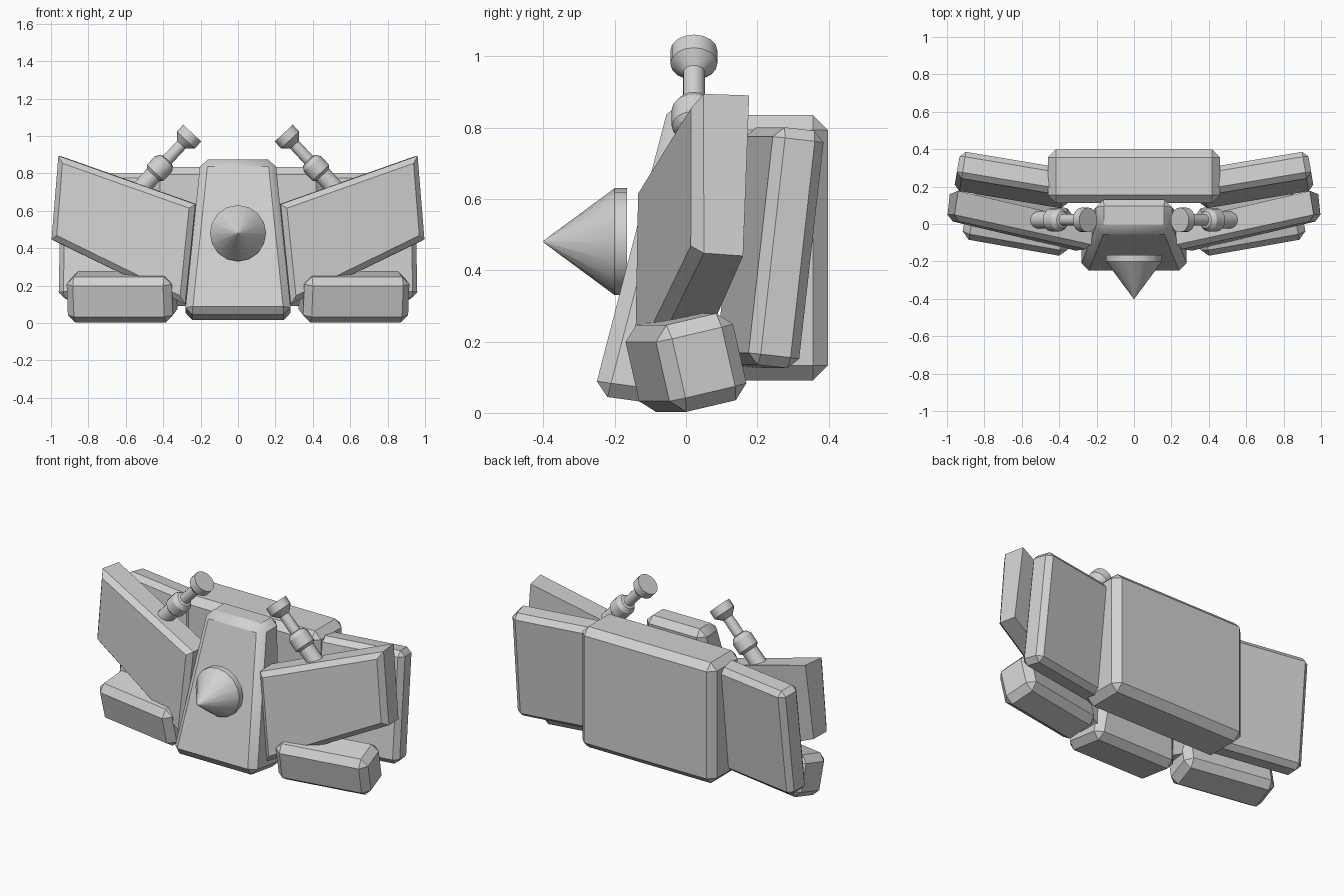
import bpy, bmesh, math
from mathutils import Matrix, Vector

if "Cube" in bpy.data.objects:
    bpy.data.objects.remove(bpy.data.objects["Cube"], do_unlink=True)

GREY = (0.64, 0.64, 0.64, 1)
grey = bpy.data.materials.new("light grey")
grey.use_nodes = True
grey.diffuse_color = GREY
grey.node_tree.nodes["Principled BSDF"].inputs["Base Color"].default_value = GREY


def finish(name, bm, mirrored=False):
    """Turn the bmesh into a shaded object, optionally mirrored left to right."""
    bmesh.ops.recalc_face_normals(bm, faces=bm.faces)
    mesh = bpy.data.meshes.new(name)
    bm.to_mesh(mesh)
    bm.free()
    mesh.materials.append(grey)
    obj = bpy.data.objects.new(name, mesh)
    bpy.context.collection.objects.link(obj)
    bpy.ops.object.select_all(action="DESELECT")
    obj.select_set(True)
    bpy.context.view_layer.objects.active = obj
    bpy.ops.object.shade_smooth_by_angle(angle=math.radians(32))
    if mirrored:
        mod = obj.modifiers.new("Mirror", "MIRROR")
        mod.use_mirror_merge = False
    return obj


def bevel(bm, edges, size):
    bmesh.ops.bevel(bm, geom=list(edges), offset=size, segments=1,
                    affect="EDGES", clamp_overlap=True)


def box(name, centre, size, yaw=0, tilt=0, edge=0.04, mirrored=False):
    """Chamfered box, tilted about x and then turned about z."""
    bm = bmesh.new()
    bmesh.ops.create_cube(bm, size=1)
    bmesh.ops.scale(bm, vec=size, verts=bm.verts)
    bevel(bm, bm.edges, edge)
    bm.transform(Matrix.Translation(centre)
                 @ Matrix.Rotation(math.radians(yaw), 4, "Z")
                 @ Matrix.Rotation(math.radians(tilt), 4, "X"))
    return finish(name, bm, mirrored)


def loft(name, ring_a, ring_b, edge, front_only=False, mirrored=False):
    """Six-sided block between two four-point rings; the first side is the front."""
    bm = bmesh.new()
    a = [bm.verts.new(p) for p in ring_a]
    b = [bm.verts.new(p) for p in ring_b]
    bm.faces.new(a)
    bm.faces.new(b)
    sides = [bm.faces.new((a[i], a[(i + 1) % 4], b[(i + 1) % 4], b[i]))
             for i in range(4)]
    bevel(bm, sides[0].edges if front_only else bm.edges, edge)
    return finish(name, bm, mirrored)


def turned(name, profile, start, direction, sides=16, mirrored=False):
    """Solid of revolution from (distance, radius) pairs along a direction."""
    bm = bmesh.new()
    rings = []
    for d, r in profile:
        rings.append([bm.verts.new((r * math.cos(t), r * math.sin(t), d))
                      for t in (math.tau * i / sides for i in range(sides))])
    for lo, hi in zip(rings, rings[1:]):
        for i in range(sides):
            j = (i + 1) % sides
            bm.faces.new((lo[i], lo[j], hi[j], hi[i]))
    bm.faces.new(rings[0])
    bm.faces.new(rings[-1])
    turn = Vector(direction).to_track_quat("Z", "Y").to_matrix().to_4x4()
    bm.transform(Matrix.Translation(start) @ turn)
    return finish(name, bm, mirrored)


# Leaning, tapered centre block
def level(half, front, back, z_front, z_back):
    return [(-half, front, z_front), (half, front, z_front),
            (half, back, z_back), (-half, back, z_back)]


loft("centre_block", level(0.285, -0.26, 0.03, 0.05, 0.01),
     level(0.2, -0.045, 0.135, 0.875, 0.875), 0.04)

# Nose spike on the front of the block
turned("nose_spike", [(0, 0.15), (0.035, 0.15), (0.235, 0.002)],
       (0, -0.165, 0.48), (0, -1, 0))

# Large pack and rear panels
box("back_pack", (0, 0.255, 0.463), (0.92, 0.285, 0.745), edge=0.042)
box("rear_panel", (0.645, 0.235, 0.463), (0.61, 0.145, 0.67),
    yaw=9.5, tilt=-6.5, edge=0.03, mirrored=True)

# Front panels, rising outwards and swept back
loft("front_panel",
     [(0.23, -0.14, 0.635), (0.285, -0.15, 0.1), (0.27, 0.01, 0.1), (0.22, 0.01, 0.635)],
     [(0.965, 0.02, 0.895), (1.0, 0.02, 0.45), (0.985, 0.16, 0.44), (0.94, 0.177, 0.89)],
     0.03, front_only=True, mirrored=True)

# Feet
box("foot", (0.62, 0, 0.141), (0.57, 0.225, 0.25),
    yaw=10, tilt=13, edge=0.04, mirrored=True)

# Angled barrels with a collar, thin rod and flared head
turned("barrel",
       [(0, 0.047), (0.13, 0.047), (0.145, 0.062), (0.21, 0.062), (0.235, 0.045),
        (0.24, 0.031), (0.35, 0.031), (0.385, 0.066), (0.435, 0.066)],
       (0.541, 0.022, 0.697), (-0.296, 0, 0.318), mirrored=True)
